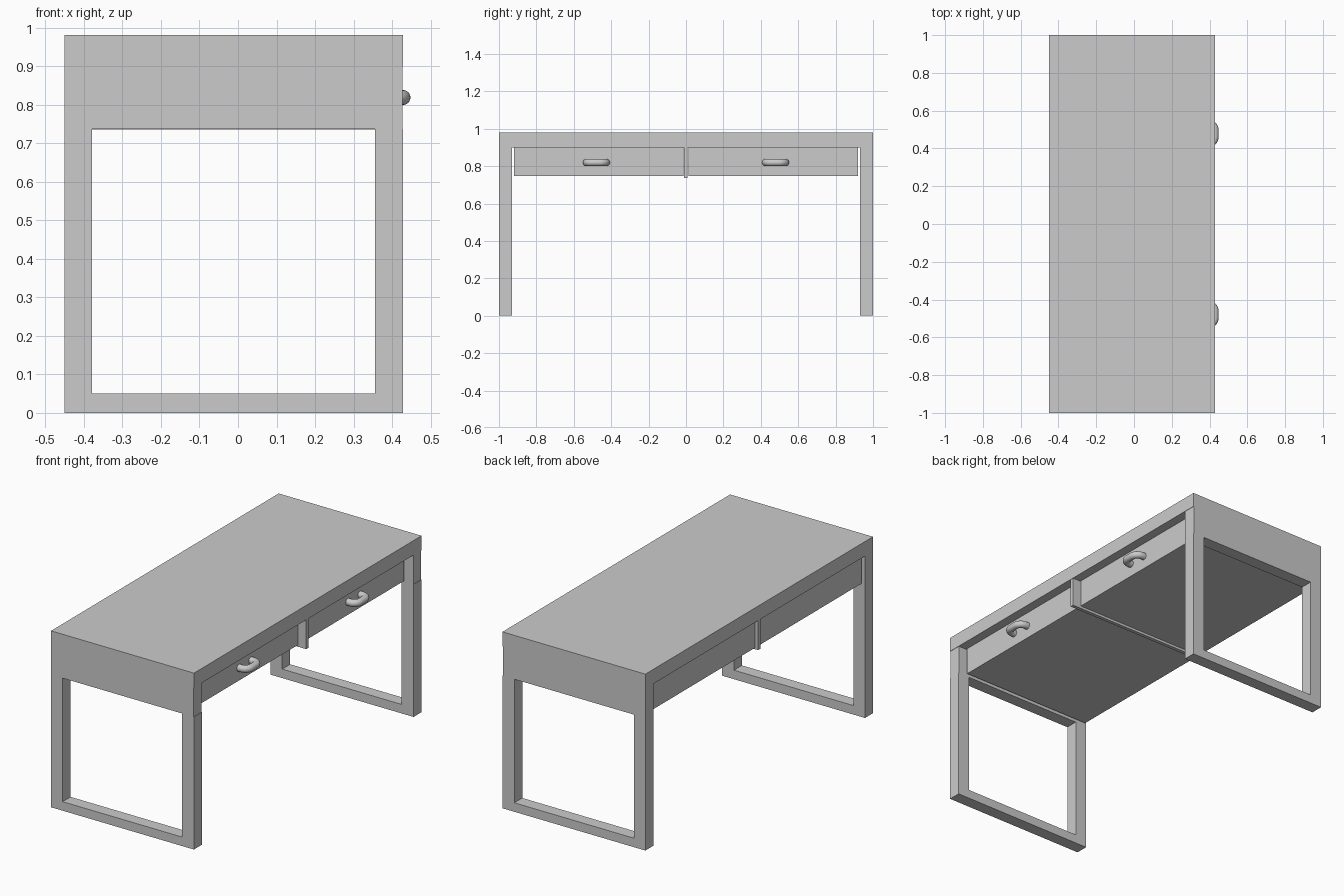
import bpy
from math import sin, cos, pi

if "Cube" in bpy.data.objects:
    bpy.data.objects.remove(bpy.data.objects["Cube"])


def box(name, x0, x1, y0, y1, z0, z1):
    bpy.ops.mesh.primitive_cube_add(
        size=1, location=((x0 + x1) / 2, (y0 + y1) / 2, (z0 + z1) / 2))
    ob = bpy.context.object
    ob.name = name
    ob.scale = (x1 - x0, y1 - y0, z1 - z0)
    bpy.ops.object.transform_apply(location=False, rotation=False, scale=True)
    return ob


def handle(name, y):
    # U-shaped round bar: two stubs out of the drawer joined by rounded corners
    half, front, r = 0.053, 0.4285, 0.035
    side = [(0.37, half)]
    for i in range(9):
        a = pi / 2 * i / 8
        side.append((front - r + r * sin(a), half - r + r * cos(a)))
    pts = side + [(x, -d) for x, d in reversed(side)]
    cu = bpy.data.curves.new(name, 'CURVE')
    cu.dimensions = '3D'
    cu.bevel_depth = 0.0195
    cu.bevel_resolution = 6
    cu.use_fill_caps = True
    sp = cu.splines.new('POLY')
    sp.points.add(len(pts) - 1)
    for p, (x, d) in zip(sp.points, pts):
        p.co = (x, y + d, 0.819, 1)
    ob = bpy.data.objects.new(name, cu)
    bpy.context.collection.objects.link(ob)
    bpy.ops.object.select_all(action='DESELECT')
    ob.select_set(True)
    bpy.context.view_layer.objects.active = ob
    bpy.ops.object.convert(target='MESH')
    bpy.ops.object.shade_smooth_by_angle()


BACK, FRONT = -0.45, 0.429

# Table top and centre divider
box("table_top", BACK, FRONT, -1, 1, 0.90, 0.981)
box("drawer_divider", BACK, 0.427, -0.011, 0.009, 0.736, 0.90)

for s, side in ((-1, "left"), (1, "right")):
    inner, outer = sorted((s * 0.93, s))
    # Side panel and open leg frame
    box(side + "_side_panel", BACK, 0.427, inner, outer, 0.737, 0.90)
    box(side + "_back_leg", BACK, -0.379, inner, outer, 0.05, 0.737)
    box(side + "_front_leg", 0.356, FRONT, inner, outer, 0.05, 0.737)
    box(side + "_foot_bar", BACK, FRONT, inner, outer, 0, 0.05)
    # Recessed drawer with its handle
    y0, y1 = sorted((s * 0.013, s * 0.92))
    box(side + "_drawer", -0.435, 0.378, y0, y1, 0.747, 0.899)
    handle(side + "_handle", s * 0.479)
